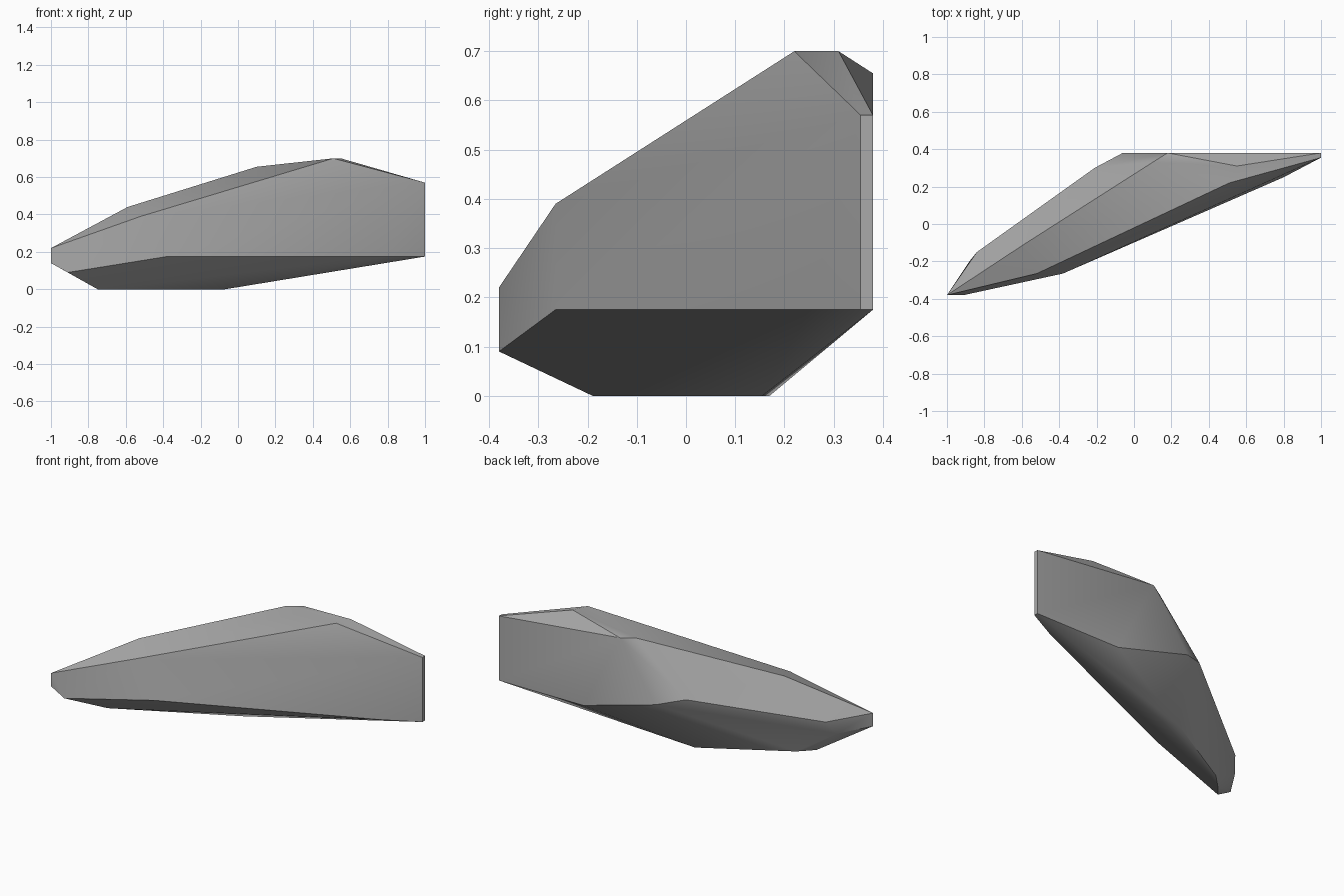
import bpy
import bmesh
import math

# Remove the default cube only
default_cube = bpy.data.objects.get("Cube")
if default_cube:
    bpy.data.objects.remove(default_cube, do_unlink=True)


def make_material(name, colour):
    material = bpy.data.materials.new(name)
    material.use_nodes = True
    material.diffuse_color = colour
    shader = material.node_tree.nodes["Principled BSDF"]
    shader.inputs["Base Color"].default_value = colour
    shader.inputs["Roughness"].default_value = 0.9
    return material


def convex_stone(name, corners, material):
    """Wrap the corners in a tight convex skin and merge coplanar triangles."""
    mesh = bpy.data.meshes.new(name)
    bm = bmesh.new()
    for corner in corners:
        bm.verts.new(corner)
    hull = bmesh.ops.convex_hull(bm, input=bm.verts)
    inside = [v for v in hull["geom_interior"] if isinstance(v, bmesh.types.BMVert)]
    bmesh.ops.delete(bm, geom=inside, context="VERTS")
    bmesh.ops.dissolve_limit(bm, angle_limit=math.radians(2), verts=bm.verts, edges=bm.edges)
    bmesh.ops.recalc_face_normals(bm, faces=bm.faces)
    bm.to_mesh(mesh)
    bm.free()
    mesh.materials.append(material)
    stone = bpy.data.objects.new(name, mesh)
    bpy.context.collection.objects.link(stone)
    return stone


# Pointed end on the right
tip = [(-1, -.38, .22), (-1, -.38, .14), (-.91, -.38, .09)]

# Broad front slab, from its lower to its upper edge
front_slab = [(-.38, -.265, .175), (.8, .25, .175), (.51, .22, .7), (-.52, -.265, .39)]

# Narrow upright edge on the left
left_edge = [(1, y, z) for y in (.355, .38) for z in (.175, .57)]

# Ridge along the top
ridge = [(.55, .31, .7), (.18, .38, .655), (.1, .33, .655), (-.59, -.11, .44)]

# Back wall and the bulge beside it
back_wall = [(.43, .38, .175), (-.06, .38, .31), (-.21, .3, .35)]
back_bulge = [(-.84, -.15, .21), (-.88, -.2, .13)]

# Flat base
base = [(x, y, 0) for x, y in ((-.07, .155), (-.18, .17), (-.67, -.11), (-.75, -.19))]

grey = make_material("stone grey", (.4, .4, .4, 1))
rock = convex_stone(
    "rock", tip + front_slab + left_edge + ridge + back_wall + back_bulge + base, grey
)

# Soft shading over shallow bends, crisp over strong ones
bpy.ops.object.select_all(action="DESELECT")
rock.select_set(True)
bpy.context.view_layer.objects.active = rock
bpy.ops.object.shade_smooth_by_angle(angle=math.radians(30))
